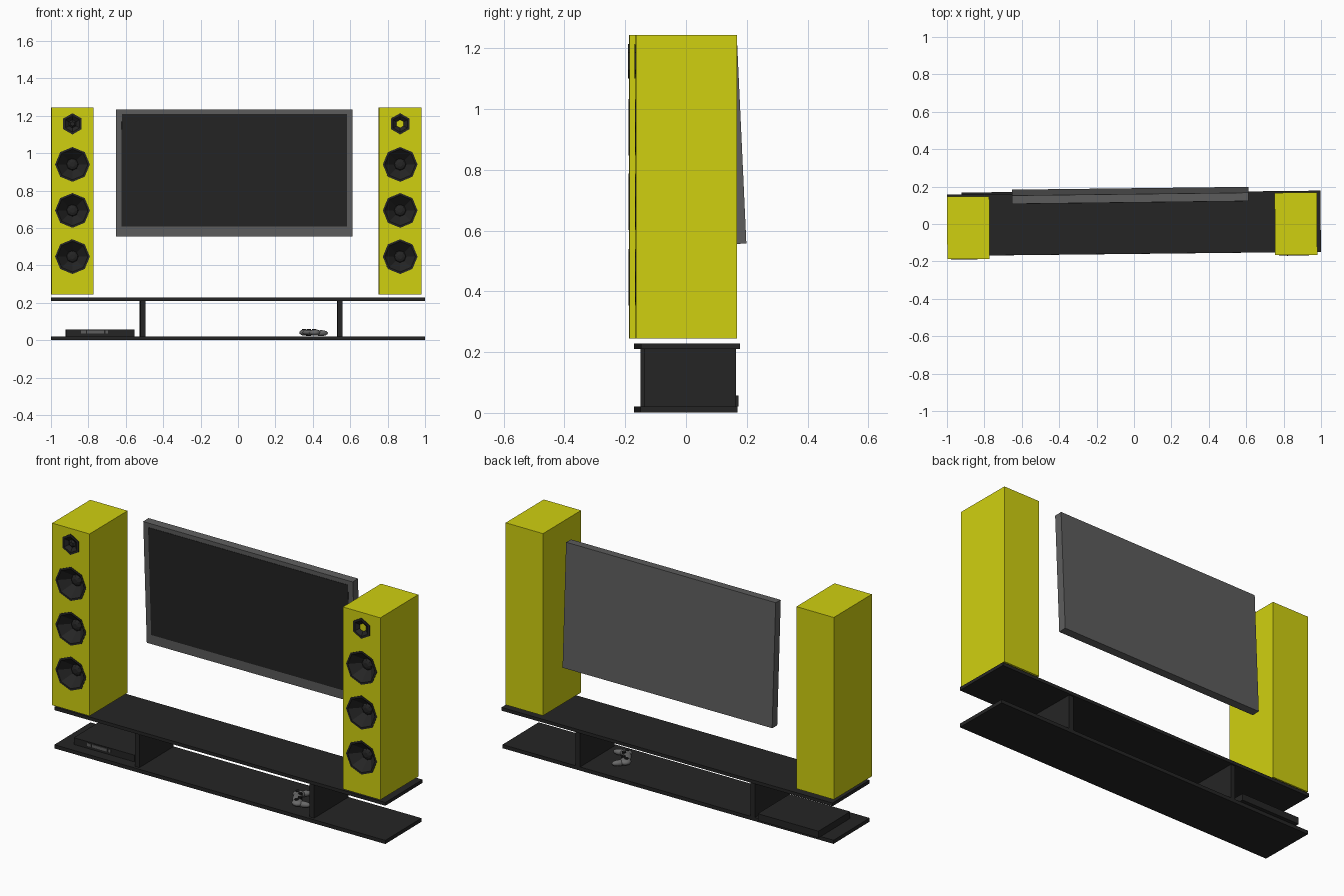
import bpy, bmesh, math
from mathutils import Matrix, Vector

if "Cube" in bpy.data.objects:
    bpy.data.objects.remove(bpy.data.objects["Cube"])

def mat(name, col):
    m = bpy.data.materials.new(name)
    m.diffuse_color = (*col, 1)
    m.use_nodes = True
    m.node_tree.nodes["Principled BSDF"].inputs["Base Color"].default_value = m.diffuse_color
    return m

YELLOW = mat("yellow", (0.63, 0.63, 0.005))
DARK = mat("charcoal", (0.018, 0.018, 0.018))
GREY = mat("frame_grey", (0.112, 0.112, 0.112))
LIGHT = mat("pad_grey", (0.14, 0.14, 0.14))

YAW = 0.011  # whole setup is turned very slightly

def place(loc, rz=YAW, rx=0.0):
    return Matrix.Translation(loc) @ Matrix.Rotation(rz, 4, 'Z') @ Matrix.Rotation(rx, 4, 'X')

def finish(name, bm, material, matrix):
    me = bpy.data.meshes.new(name)
    bm.to_mesh(me)
    bm.free()
    me.materials.append(material)
    ob = bpy.data.objects.new(name, me)
    bpy.context.collection.objects.link(ob)
    ob.matrix_world = matrix
    return ob

def box(name, size, material, matrix, offset=(0, 0, 0)):
    bm = bmesh.new()
    bmesh.ops.create_cube(bm, size=1, matrix=Matrix.Translation(offset) @ Matrix.Diagonal((*size, 1)))
    return finish(name, bm, material, matrix)

def lathe(bm, profile, n, centre, cap_end=True, cap_start=False):
    """Turn (radius, depth) points around the y axis, facing the front."""
    rings = []
    for r, d in profile:
        rings.append([bm.verts.new((centre[0] + r * math.cos(math.pi / 2 + i * math.tau / n),
                                    centre[1] + d,
                                    centre[2] + r * math.sin(math.pi / 2 + i * math.tau / n)))
                      for i in range(n)])
    for a, b in zip(rings, rings[1:]):
        for j in range(n):
            k = (j + 1) % n
            bm.faces.new((a[j], a[k], b[k], b[j]))
    if cap_end:
        bm.faces.new(rings[-1])
    if cap_start:
        bm.faces.new(rings[0])

# --- speakers: box with drilled front, recessed cones and a tweeter
W, D, H = 0.226, 0.333, 1.0
CONES = (0.203, 0.45, 0.696)
TWEETER = 0.913

def speaker(side, loc, open_tweeter):
    m = place(loc, 0.006)
    cab = box(side + "_speaker_cabinet", (W, D, H), YELLOW, m, (0, 0, H / 2))
    f = -D / 2
    bm = bmesh.new()
    for z in CONES:
        lathe(bm, [(0.087, -0.03), (0.087, 0.065)], 8, (0, f, z), True, True)
    lathe(bm, [(0.048, -0.03), (0.048, 0.02)], 6, (0, f, TWEETER), True, True)
    bmesh.ops.recalc_face_normals(bm, faces=bm.faces)
    cutter = finish("cutter", bm, YELLOW, m)
    cutter.hide_render = True
    mod = cab.modifiers.new("holes", 'BOOLEAN')
    mod.operation, mod.object, mod.solver = 'DIFFERENCE', cutter, 'EXACT'
    bpy.context.view_layer.update()
    me = bpy.data.meshes.new_from_object(cab.evaluated_get(bpy.context.evaluated_depsgraph_get()))
    cab.modifiers.clear()
    cab.data = me
    bpy.data.objects.remove(cutter)
    # woofers
    bm = bmesh.new()
    for z in CONES:
        lathe(bm, [(0.093, 0), (0.093, -0.002), (0.082, -0.002), (0.032, 0.05),
                   (0.026, 0.042), (0.013, 0.037)], 8, (0, f, z))
    finish(side + "_woofers", bm, DARK, m)
    # tweeter
    bm = bmesh.new()
    ring = [(0.057, 0), (0.057, -0.004), (0.044, -0.004), (0.022, 0.012)]
    lathe(bm, ring if open_tweeter else ring + [(0.012, 0.004)], 6, (0, f, TWEETER), not open_tweeter)
    finish(side + "_tweeter", bm, DARK, m)

speaker("left", (-0.886, -0.02, 0.244), False)
speaker("right", (0.866, 0.001, 0.244), True)

# --- low shelf unit
box("shelf_top", (1.996, 0.327, 0.018), DARK, place((0, 0.004, 0.220)))
box("shelf_bottom", (1.996, 0.318, 0.02), DARK, place((0, -0.001, 0.011)))
for name, x in (("left_divider", -0.51), ("right_divider", 0.544)):
    box(name, (0.028, 0.302, 0.196), DARK, place((x, 0.007 + x * YAW, 0.117)))

# --- television, leaning slightly forward at the top
tv = place((-0.02, 0.153, 0.895), 0.012, 0.046)
box("tv_frame", (1.263, 0.045, 0.678), GREY, tv)
box("tv_screen", (1.204, 0.004, 0.602), DARK, tv, (0, -0.0225, 0.014))

# --- media player with front plates
pl = place((-0.738, 0.03, 0.021))
box("media_player", (0.366, 0.28, 0.037), DARK, pl, (0, 0, 0.0185))
for i, (x, w) in enumerate(((-0.09, 0.025), (-0.025, 0.09), (0.035, 0.012))):
    box(f"player_plate_{i}", (w, 0.004, 0.016), GREY, pl, (x, -0.141, 0.022))

# --- game pad lying on the bottom shelf (long axis is local x)
pad = place((0.395, -0.02, 0.021), math.radians(-58))
bm = bmesh.new()
def blob(centre, size, turn=0):
    bmesh.ops.create_uvsphere(bm, u_segments=14, v_segments=8, radius=1,
        matrix=Matrix.Translation(centre) @ Matrix.Rotation(turn, 4, 'Z') @ Matrix.Diagonal((*size, 1)))
blob((0, -0.015, 0.02), (0.07, 0.026, 0.015))
for s in (-1, 1):
    blob((s * 0.05, -0.012, 0.02), (0.031, 0.031, 0.017))
    blob((s * 0.064, 0.018, 0.017), (0.017, 0.038, 0.016), -s * 0.3)
body = finish("pad_body", bm, LIGHT, pad)
for p in body.data.polygons:
    p.use_smooth = True
bm = bmesh.new()
for x, y, r in ((-0.05, -0.018, 0.01), (0.05, -0.018, 0.01), (-0.024, -0.003, 0.01), (0.024, -0.003, 0.01)):
    bmesh.ops.create_cone(bm, cap_ends=True, segments=10, radius1=r, radius2=r, depth=0.012,
                          matrix=Matrix.Translation((x, y, 0.034)))
finish("pad_buttons", bm, DARK, pad)
